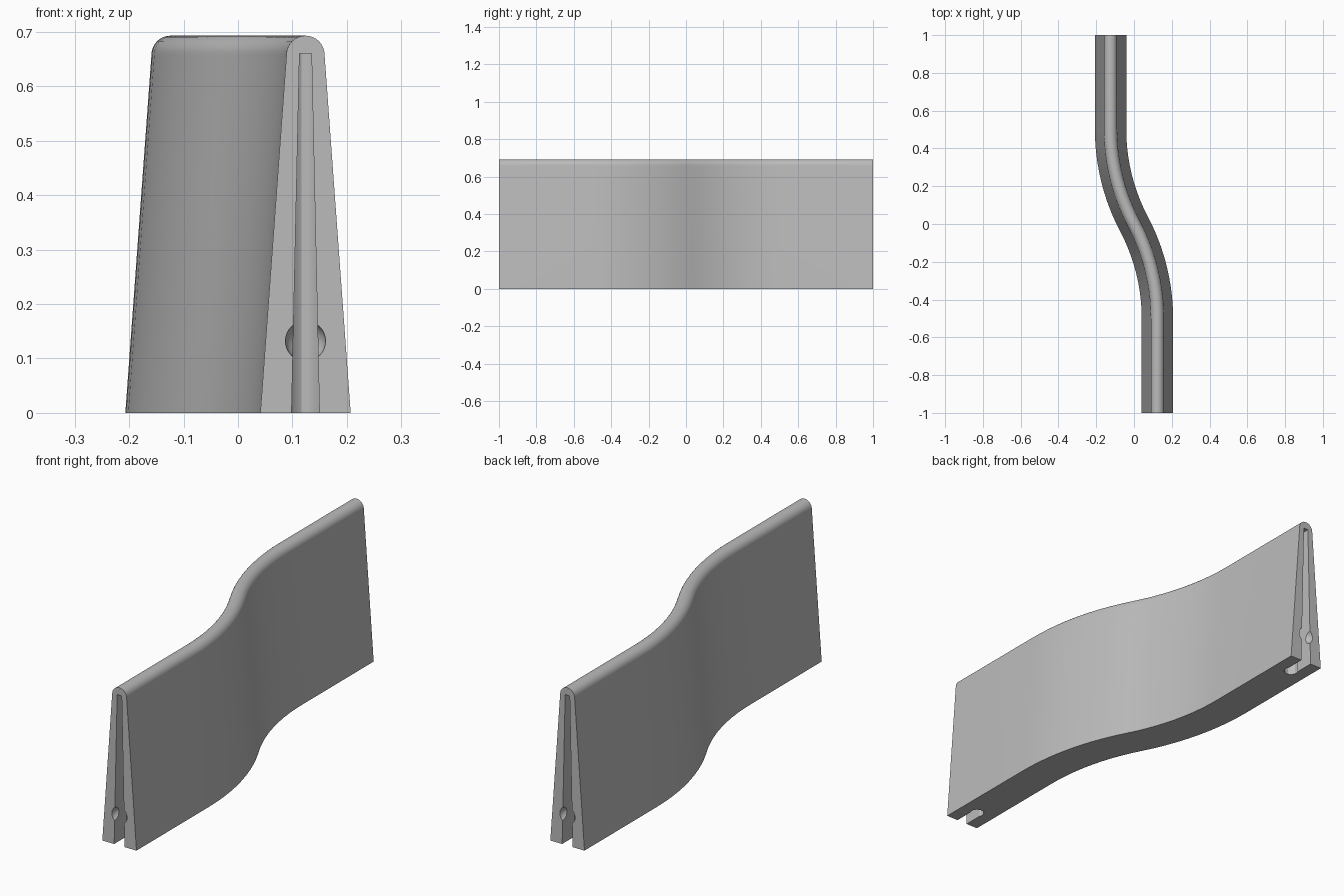
import bpy, bmesh
from math import sin, cos, pi, asin, radians
from mathutils import Matrix

if "Cube" in bpy.data.objects:
    bpy.data.objects.remove(bpy.data.objects["Cube"])

OFF, BEND = 0.124, 0.5                 # sideways offset and half length of the bend
BASE, CAP, CAP_Z = 0.083, 0.035, 0.658  # half width at base, cap radius and height
STEPS = 10

grey = bpy.data.materials.new("concrete grey")
grey.use_nodes = True
colour = (0.5, 0.5, 0.5, 1)
grey.diffuse_color = colour
grey.node_tree.nodes["Principled BSDF"].inputs["Base Color"].default_value = colour


def make(name, bm):
    bmesh.ops.recalc_face_normals(bm, faces=bm.faces)
    mesh = bpy.data.meshes.new(name)
    bm.to_mesh(mesh)
    bm.free()
    obj = bpy.data.objects.new(name, mesh)
    bpy.context.collection.objects.link(obj)
    mesh.materials.append(grey)
    return obj


def loft(rings):
    bm = bmesh.new()
    rows = [[bm.verts.new(p) for p in ring] for ring in rings]
    n = len(rows[0])
    for a, b in zip(rows, rows[1:]):
        for i in range(n):
            j = (i + 1) % n
            bm.faces.new((a[i], a[j], b[j], b[i]))
    bm.faces.new(rows[0])
    bm.faces.new(rows[-1])
    return bm


# S-shaped centre line made of two tangent arcs: (x, y, heading)
radius = (OFF ** 2 + BEND ** 2) / (2 * OFF)
turn = asin(BEND / radius)
arc = []
for i in range(STEPS + 1):
    a = turn * i / STEPS
    arc.append((OFF - radius * (1 - cos(a)), -BEND + radius * sin(a), a))
path = [(OFF, -1, 0)] + arc
path += [(-x, -y, a) for x, y, a in reversed(path[:-1])]

# Tapered wall section with a rounded top
section = [(BASE, 0)]
section += [(CAP * cos(pi * i / 16), CAP_Z + CAP * sin(pi * i / 16)) for i in range(17)]
section += [(-BASE, 0)]
wall = make("barrier_wall", loft([[(x + u * cos(a), y + u * sin(a), z) for u, z in section]
                                  for x, y, a in path]))


def cut(bm):
    cutter = make("slot_cutter", bm)
    cutter.hide_render = True
    mod = wall.modifiers.new("slot", "BOOLEAN")
    mod.operation, mod.solver, mod.object = "DIFFERENCE", "EXACT", cutter
    bpy.context.view_layer.objects.active = wall
    bpy.ops.object.modifier_apply(modifier=mod.name)
    bpy.data.objects.remove(cutter)


# Keyhole slot at each end: tapered slit, upright bore and ball socket
for s in (-1, 1):
    cx = -s * OFF
    slit = [(-0.026, -0.02), (0.026, -0.02), (0.011, 0.66), (-0.011, 0.66)]
    cut(loft([[(cx + u, s * y, z) for u, z in slit] for y in (1.02, 0.9)]))
    bore = bmesh.new()
    bmesh.ops.create_cone(bore, cap_ends=True, segments=12, radius1=0.03, radius2=0.03, depth=0.68,
                          matrix=Matrix.Translation((cx, s * 0.9, 0.32)) @ Matrix.Rotation(radians(15), 4, "Z"))
    cut(bore)
    ball = bmesh.new()
    bmesh.ops.create_uvsphere(ball, u_segments=24, v_segments=16, radius=0.037,
                              matrix=Matrix.Translation((cx, s, 0.132)))
    cut(ball)

bpy.ops.object.select_all(action="DESELECT")
wall.select_set(True)
bpy.context.view_layer.objects.active = wall
bpy.ops.object.shade_smooth_by_angle(angle=radians(30))
